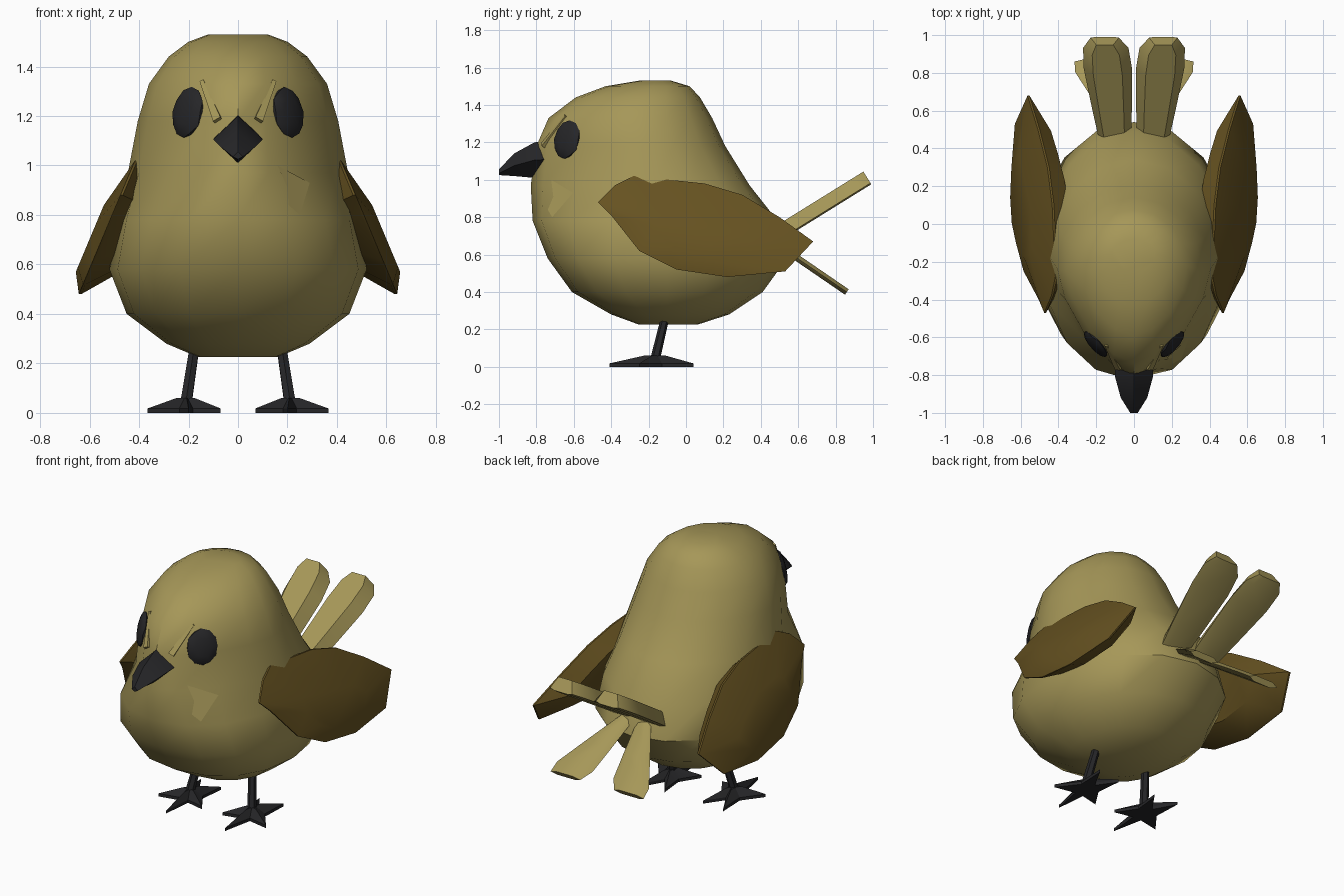
import bpy, bmesh, math
from mathutils import Vector, Euler, Matrix
from mathutils.bvhtree import BVHTree

cube = bpy.data.objects.get("Cube")
if cube:
    bpy.data.objects.remove(cube, do_unlink=True)


def material(name, rgb):
    m = bpy.data.materials.new(name)
    m.use_nodes = True
    m.diffuse_color = (*rgb, 1)
    m.node_tree.nodes["Principled BSDF"].inputs["Base Color"].default_value = (*rgb, 1)
    return m


OLIVE = material("olive_plumage", (0.38, 0.31, 0.098))
BROWN = material("brown_wing", (0.132, 0.084, 0.015))
BLACK = material("charcoal", (0.019, 0.019, 0.021))


def finish(name, bm, mat, angle=40):
    """Turn a bmesh into a shaded object with one material."""
    bmesh.ops.recalc_face_normals(bm, faces=bm.faces)
    mesh = bpy.data.meshes.new(name)
    bm.to_mesh(mesh)
    bm.free()
    mesh.materials.append(mat)
    ob = bpy.data.objects.new(name, mesh)
    bpy.context.collection.objects.link(ob)
    bpy.ops.object.select_all(action='DESELECT')
    ob.select_set(True)
    bpy.context.view_layer.objects.active = ob
    bpy.ops.object.shade_smooth_by_angle(angle=math.radians(angle))
    return ob


def loft(rings):
    """Skin closed rings of equal length and cap both ends."""
    bm = bmesh.new()
    rows = [[bm.verts.new(p) for p in r] for r in rings]
    n = len(rows[0])
    for a, b in zip(rows, rows[1:]):
        for i in range(n):
            j = (i + 1) % n
            bm.faces.new((a[i], a[j], b[j], b[i]))
    bm.faces.new(rows[0])
    bm.faces.new(rows[-1])
    return bm


def rod(p, q, r1, r2, sides=6):
    p, q = Vector(p), Vector(q)
    turn = (q - p).to_track_quat('Z', 'Y').to_matrix()
    circle = [Vector((math.cos(k * math.tau / sides), math.sin(k * math.tau / sides), 0))
              for k in range(sides)]
    return loft([[c + turn @ v * r for v in circle] for c, r in ((p, r1), (q, r2))])


# Body: height, front y, back y, half width, y of widest point, front squareness
SECTIONS = [
    (0.225, -0.25, 0.06, 0.16, -0.10, 2.0),
    (0.28, -0.40, 0.23, 0.29, -0.10, 2.2),
    (0.40, -0.61, 0.41, 0.45, -0.10, 2.3),
    (0.58, -0.74, 0.54, 0.52, -0.10, 2.4),
    (0.78, -0.82, 0.49, 0.485, -0.12, 2.2),
    (0.97, -0.83, 0.34, 0.445, -0.18, 1.5),
    (1.18, -0.80, 0.21, 0.405, -0.24, 1.5),
    (1.33, -0.735, 0.14, 0.36, -0.25, 1.6),
    (1.44, -0.59, 0.075, 0.28, -0.22, 1.8),
    (1.50, -0.43, 0.02, 0.20, -0.18, 2.0),
    (1.53, -0.25, -0.08, 0.12, -0.16, 2.0),
]


def section(z, front, back, w, c, n, count=16):
    ring = []
    for k in range(count):
        a = k * math.tau / count
        co, si = math.cos(a), math.sin(a)
        e = 2 / n if si < 0 else 1
        depth = c - front if si < 0 else back - c
        ring.append((w * math.copysign(abs(co) ** e, co),
                     c + depth * math.copysign(abs(si) ** e, si), z))
    return ring


body_mesh = loft([section(*s) for s in SECTIONS])
surface = BVHTree.FromBMesh(body_mesh)
finish("body", body_mesh, OLIVE)


def on_face(x, z, out=0.0):
    """Point on the front of the body at x, z, pushed outward."""
    hit, normal, _, _ = surface.ray_cast(Vector((x, -2, z)), Vector((0, 1, 0)))
    return hit + normal * out if normal.y < 0 else hit - normal * out


# Beak: diamond sections narrowing to a blunt tip
def diamond(y, w, top, mid, low):
    return [(0, y, top), (w, y, mid), (0, y, low), (-w, y, mid)]


finish("beak", loft([diamond(-0.72, 0.10, 1.21, 1.11, 1.01),
                     diamond(-0.81, 0.10, 1.20, 1.105, 1.01),
                     diamond(-0.92, 0.07, 1.14, 1.075, 1.02),
                     diamond(-1.0, 0.02, 1.055, 1.035, 1.025)]), BLACK, 25)


# Wings: side outline (y, z), leaning outward towards the bottom
WING = [(-0.47, 0.88), (-0.38, 0.97), (-0.28, 1.02), (0.10, 0.98), (0.30, 0.92), (0.50, 0.80),
        (0.68, 0.67), (0.53, 0.51), (0.22, 0.48), (-0.05, 0.52), (-0.25, 0.62), (-0.40, 0.81)]


def wing(side):
    def ring(scale, bulge, middle=0.74):
        pts = []
        for y, z in WING:
            y, z = 0.06 + (y - 0.06) * scale, middle + (z - 0.74) * scale
            pts.append((side * (0.84 - 0.42 * z + bulge), y, z))
        return pts
    return loft([ring(0.7, -0.11), ring(1, -0.005), ring(1, 0.005), ring(0.5, 0.055, 0.70)])


# Tail feathers: flat arched blades along a straight spine
def feather(side, root, tip, stations, thick, arch):
    root, tip = Vector(root), Vector(tip)
    up = Vector((1, 0, 0)).cross((tip - root).normalized()).normalized()
    rings = []
    for t, w in stations:
        c = root.lerp(tip, t)
        ring = []
        for u, h in ((-1, 0), (-0.6, 1), (0.6, 1), (1, 0), (0.6, -1), (-0.6, -1)):
            p = c + Vector((u * w, 0, 0)) + up * (h * thick / 2 - arch * u * u)
            ring.append((side * p.x, p.y, p.z))
        rings.append(ring)
    return loft(rings)


# Feet: a flat star of five toes around a raised ankle
TOES = [(0.07, -0.25), (0.20, -0.41), (0.365, -0.25), (0.28, 0.04), (0.13, 0.02)]


def foot(side):
    center = Vector((0.21, -0.16))
    rim = []
    for k, toe in enumerate(TOES):
        a, b = Vector(toe), Vector(TOES[(k + 1) % len(TOES)])
        notch = ((a + b) / 2 - center).normalized() * 0.07 + center
        rim += [a, notch]

    def ring(scale, z):
        return [(side * (center + (p - center) * scale).x,
                 (center + (p - center) * scale).y, z) for p in rim]
    return loft([ring(1, 0), ring(1, 0.018), ring(0.25, 0.06)])


for side, label in ((1, "left"), (-1, "right")):
    finish(label + "_wing", wing(side), BROWN, 35)
    finish(label + "_upper_tail_feather",
           feather(side, (0.10, 0.42, 0.69), (0.155, 0.96, 1.025),
                   [(0, 0.085), (0.3, 0.105), (0.7, 0.128), (0.9, 0.12), (1, 0.075)],
                   0.08, 0.05), OLIVE, 50)
    finish(label + "_lower_tail_feather",
           feather(side, (0.055, 0.48, 0.66), (0.215, 0.86, 0.40),
                   [(0, 0.045), (0.5, 0.09), (0.85, 0.12), (1, 0.10)], 0.035, 0), OLIVE)
    finish(label + "_foot", foot(side), BLACK, 25)
    finish(label + "_leg", rod((side * 0.175, -0.11, 0.27), (side * 0.21, -0.165, 0.04),
                               0.022, 0.026), BLACK)

    # Eye: flattened ball set into the slanted side of the face
    eye = bmesh.new()
    bmesh.ops.create_icosphere(eye, subdivisions=2, radius=1)
    turn = Euler((-0.2, 0, side * math.radians(49))).to_matrix().to_4x4()
    place = Matrix.Translation(on_face(side * 0.203, 1.215))
    eye.transform(place @ turn @ Matrix.Diagonal((0.09, 0.026, 0.105, 1)))
    finish(label + "_eye", eye, BLACK)

    # Brow: slim ridge slanting down to the beak
    finish(label + "_brow", rod(on_face(side * 0.145, 1.34), on_face(side * 0.08, 1.18),
                                0.012, 0.024, 4), OLIVE)

# Cheek tuft: a small raised feather on one side
TUFT = [(0.16, 1.0), (0.29, 0.93), (0.25, 0.80), (0.205, 0.84), (0.20, 0.91)]
finish("cheek_tuft", loft([[on_face(x, z, out) for x, z in TUFT] for out in (-0.03, 0.03)]),
       OLIVE, 25)
